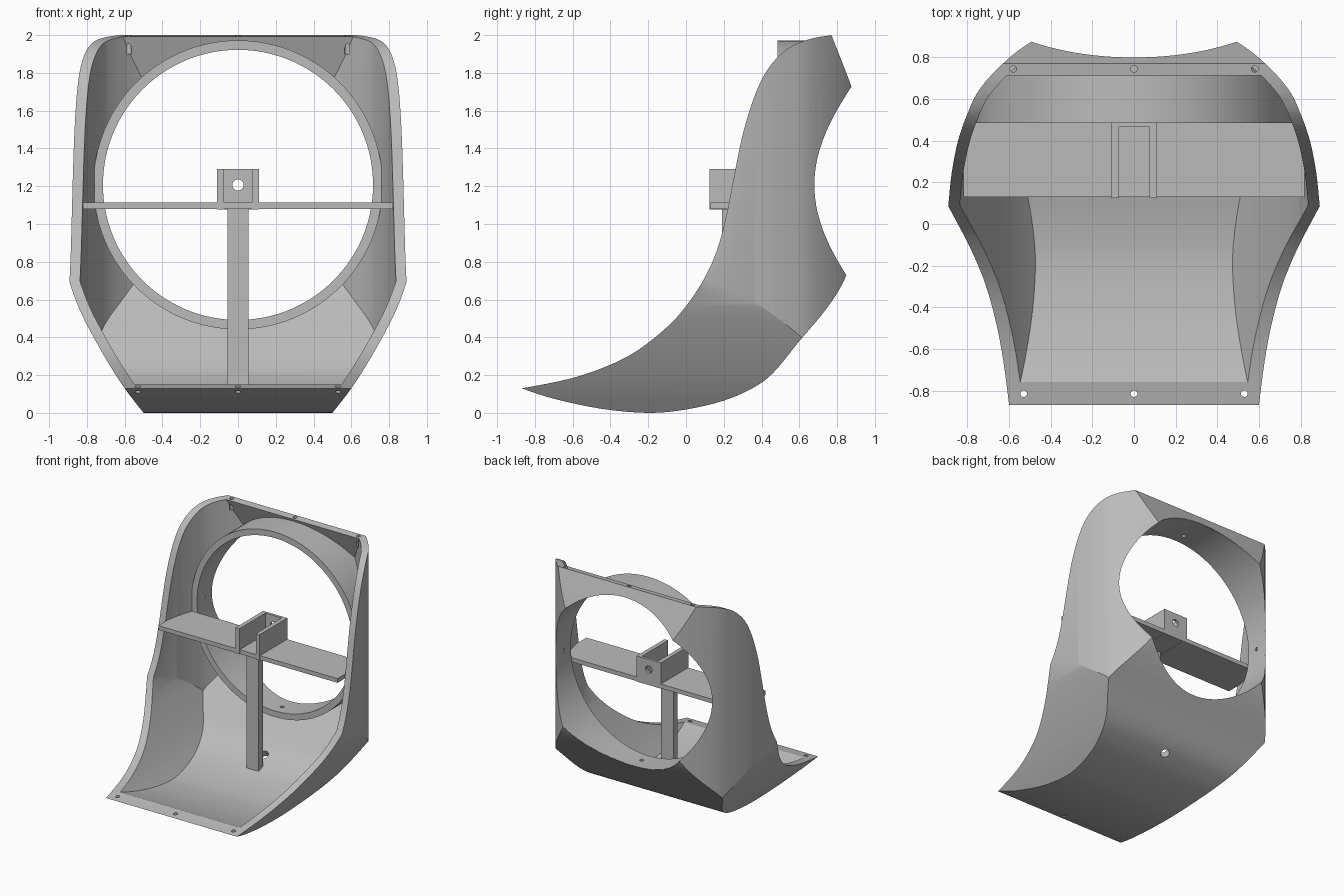
import bpy, bmesh, math
from mathutils import Matrix, Vector

if "Cube" in bpy.data.objects:
    bpy.data.objects.remove(bpy.data.objects["Cube"])

grey = bpy.data.materials.new("plain grey")
grey.use_nodes = True
COLOUR = (0.5, 0.5, 0.5, 1)
grey.diffuse_color = COLOUR
grey.node_tree.nodes["Principled BSDF"].inputs["Base Color"].default_value = COLOUR

WALL = 0.055
BORE_Z = 1.207
BORE_R = 0.715


def make(name, bm):
    bmesh.ops.recalc_face_normals(bm, faces=bm.faces)
    mesh = bpy.data.meshes.new(name)
    bm.to_mesh(mesh)
    bm.free()
    mesh.materials.append(grey)
    ob = bpy.data.objects.new(name, mesh)
    bpy.context.collection.objects.link(ob)
    return ob


def prism(name, pts, axis, lo, hi):
    """Extrude a closed outline along x, y or z."""
    bm = bmesh.new()

    def place(p, t):
        c = list(p)
        c.insert("xyz".index(axis), t)
        return bm.verts.new(c)
    face = bm.faces.new([place(p, lo) for p in pts])
    ext = bmesh.ops.extrude_face_region(bm, geom=[face])
    step = Vector([hi - lo if a == axis else 0 for a in "xyz"])
    moved = [v for v in ext["geom"] if isinstance(v, bmesh.types.BMVert)]
    bmesh.ops.translate(bm, verts=moved, vec=step)
    return make(name, bm)


def cylinder(name, centre, direction, radius, length, sides=24):
    bm = bmesh.new()
    turn = Vector((0, 0, 1)).rotation_difference(Vector(direction)).to_matrix().to_4x4()
    bmesh.ops.create_cone(bm, cap_ends=True, segments=sides, radius1=radius,
                          radius2=radius, depth=length,
                          matrix=Matrix.Translation(centre) @ turn)
    return make(name, bm)


def combine(ob, steps):
    """Apply boolean steps, then drop the cutters."""
    for op, cutter in steps:
        cutter.hide_render = True
        mod = ob.modifiers.new("cut", 'BOOLEAN')
        mod.operation, mod.object, mod.solver = op, cutter, 'EXACT'
    graph = bpy.context.evaluated_depsgraph_get()
    graph.update()
    mesh = bpy.data.meshes.new_from_object(ob.evaluated_get(graph))
    ob.modifiers.clear()
    ob.data = mesh
    for _, cutter in steps:
        bpy.data.objects.remove(cutter)
    return ob


def smooth(pts, n=4):
    """Catmull-Rom curve through the points."""
    v = [Vector(p) for p in pts]
    v = [2 * v[0] - v[1]] + v + [2 * v[-1] - v[-2]]
    out = []
    for a, b, c, d in zip(v, v[1:], v[2:], v[3:]):
        for i in range(n):
            t = i / n
            out.append(0.5 * (2 * b + (c - a) * t + (2 * a - 5 * b + 4 * c - d) * t * t
                              + (3 * b - a - 3 * c + d) * t ** 3))
    return out + [v[-2]]


def inset(pts, d):
    """Shift a curve to its left by d."""
    out = []
    for i, p in enumerate(pts):
        t = (pts[min(i + 1, len(pts) - 1)] - pts[max(i - 1, 0)]).normalized()
        out.append(p + d * Vector((-t.y, t.x)))
    return out


def mirrored(pts):
    return pts + [Vector((-p.x, p.y)) for p in reversed(pts)]


# Outlines: side silhouette of floor and back, open front edge, plan, lower flanks
back = smooth([(-1.1, .21), (-.87, .13), (-.7, .075), (-.45, .022), (-.2, 0), (0, .018),
               (.2, .065), (.35, .13), (.46, .21), (.6, .38), (.75, .56), (.85, .73),
               (.97, 1.05), (.97, 1.45), (.875, 1.73), (.77, 2), (.68, 2.23)])
rim = smooth([(.77, 2), (.68, 1.985), (.6, 1.96), (.52, 1.915), (.44, 1.83), (.38, 1.72),
              (.33, 1.58), (.29, 1.43), (.25, 1.23), (.21, 1.03), (.16, .85), (.09, .7),
              (0, .565), (-.1, .455), (-.25, .335), (-.4, .255), (-.6, .185),
              (-.87, .13), (-1.1, .1)])
plan = smooth([(.93, -.5), (.91, -.1), (.892, .09), (.875, .25), (.845, .4), (.8, .53), (.74, .65),
               (.62, .78), (.48, .885), (.2, 1.05)])
flank = smooth([(.34, -.2), (.5, 0), (.6, .13), (.69, .27), (.775, .42), (.84, .55),
                (.895, .7), (.97, .95), (1.05, 1.25)])


def body(name, d):
    """Solid envelope, open-ended at the front, inset by d."""
    ob = prism(name, inset(back, d) + [Vector((-1.4, 2.5)), Vector((-1.4, .35))], "x", -1.5, 1.5)
    sides = mirrored([Vector((.95, -1.6))] + inset(plan, d))
    lower = mirrored(inset(flank, d) + [Vector((1.05, 2.7))])
    return combine(ob, [('INTERSECT', prism("plan_cutter", sides, "z", -1, 3)),
                        ('INTERSECT', prism("flank_cutter", lower, "y", -2, 2))])


# Duct shell: hollow envelope, trimmed along the front edge, bored at the back
shell = body("duct_shell", 0)
trim = prism("rim_cutter", rim + [Vector((-1.1, -1)), Vector((1.6, -1)), Vector((1.6, 2))],
             "x", -1.7, 1.7)
steps = [('DIFFERENCE', body("inner_cutter", WALL)),
         ('INTERSECT', trim),
         ('DIFFERENCE', cylinder("bore_cutter", (0, 1.0, BORE_Z), (0, 1, 0), BORE_R + .002, 1.1, 128)),
         ('DIFFERENCE', cylinder("drain_cutter", (0, .35, .16), (-0, -.5, 1), .036, .3))]
for x, y, z in [(.53, -.815, .13), (.58, .745, 2)]:
    for s in (-1, 0, 1):
        steps.append(('DIFFERENCE', cylinder("screw_cutter", (s * x, y, z), (0, 0, 1), .016, .2, 16)))
combine(shell, steps)

# Ring around the bore, trimmed to the envelope, with four small screw holes
ring = cylinder("bore_ring", (0, .885, BORE_Z), (0, 1, 0), .765, .8, 128)
steps = [('DIFFERENCE', cylinder("bore_cutter", (0, .9, BORE_Z), (0, 1, 0), BORE_R, 1.4, 128)),
         ('INTERSECT', body("ring_clip", .002))]
for k in range(4):
    a = k * math.pi / 2
    c, s = math.cos(a), math.sin(a)
    steps.append(('DIFFERENCE', cylinder("screw_cutter", (.7 * c, .578, BORE_Z + .7 * s),
                                         (c, 0, s), .016, .11, 16)))
combine(ring, steps)

# Cross shelf, following the side walls
shelf = prism("cross_shelf", [(-.82, .13), (.82, .13), (.82, .485), (-.82, .485)], "z", 1.08, 1.115)
clip = mirrored([Vector((.95, -1.6))] + inset(plan, .03))
combine(shelf, [('INTERSECT', prism("shelf_clip", clip, "z", 0, 2))])

# Channel bracket with a shaft hole in its back wall
channel = [(-.11, .125), (-.075, .125), (-.075, .465), (.075, .465),
           (.075, .125), (.11, .125), (.11, .487), (-.11, .487)]
bracket = prism("channel_bracket", channel, "z", 1.078, 1.29)
combine(bracket, [('DIFFERENCE', cylinder("shaft_cutter", (0, .48, BORE_Z), (0, 1, 0), .03, .2))])

# Support post from floor to shelf
post = prism("support_post", [(-.055, .19), (.055, .19), (.055, .245), (-.055, .245)], "z", .09, 1.085)

# Smooth the curved walls, keep the creases sharp
bpy.ops.object.select_all(action='DESELECT')
for ob in (shell, ring, shelf, bracket, post):
    ob.select_set(True)
bpy.context.view_layer.objects.active = shell
bpy.ops.object.shade_smooth_by_angle(angle=math.radians(25))
